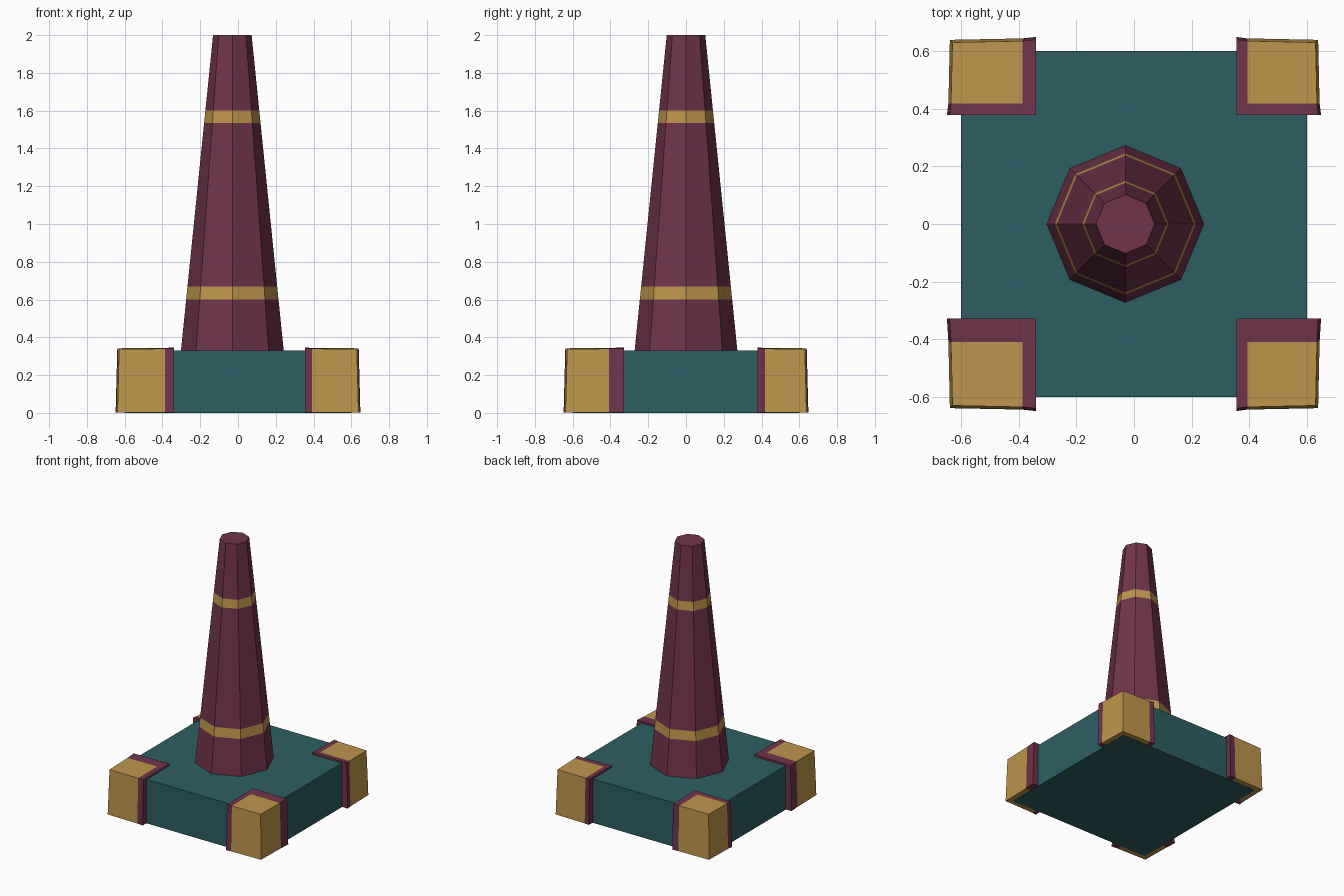
import bpy
import bmesh
from math import cos, sin, pi

cube = bpy.data.objects.get("Cube")
if cube:
    bpy.data.objects.remove(cube, do_unlink=True)


def material(name, rgb):
    mat = bpy.data.materials.new(name)
    mat.use_nodes = True
    mat.diffuse_color = (*rgb, 1)
    mat.node_tree.nodes["Principled BSDF"].inputs["Base Color"].default_value = (*rgb, 1)
    return mat


TEAL = material("teal", (0.027, 0.114, 0.127))
PLUM = material("plum", (0.162, 0.034, 0.07))
GOLD = material("gold", (0.515, 0.305, 0.072))


def finish(name, bm, mats):
    bmesh.ops.recalc_face_normals(bm, faces=bm.faces)
    mesh = bpy.data.meshes.new(name)
    bm.to_mesh(mesh)
    bm.free()
    for mat in mats:
        mesh.materials.append(mat)
    obj = bpy.data.objects.new(name, mesh)
    bpy.context.collection.objects.link(obj)
    return obj


# Square base slab
BASE_TOP = 0.33
bm = bmesh.new()
bmesh.ops.create_cube(bm, size=1)
for v in bm.verts:
    v.co = (v.co.x * 1.2, v.co.y * 1.2, (v.co.z + 0.5) * BASE_TOP)
finish("base", bm, [TEAL])

# Tapered eight-sided spire with two flush gold bands
SIDES, LOW_R, TOP_R = 8, 0.272, 0.102
levels = [BASE_TOP, 0.60, 0.67, 1.535, 1.60, 2.0]
bm = bmesh.new()
rings = []
for z in levels:
    r = LOW_R + (TOP_R - LOW_R) * (z - BASE_TOP) / (2 - BASE_TOP)
    rings.append([bm.verts.new((r * cos(2 * pi * i / SIDES) - 0.03,
                                r * sin(2 * pi * i / SIDES), z)) for i in range(SIDES)])
for k, (lo, hi) in enumerate(zip(rings, rings[1:])):
    for i in range(SIDES):
        j = (i + 1) % SIDES
        bm.faces.new((lo[i], lo[j], hi[j], hi[i])).material_index = k % 2
bm.faces.new(rings[-1])
bm.faces.new(rings[0])
finish("spire", bm, [PLUM, GOLD])


# Corner guards: flared block, gold outside with a plum strip on the inner edges
def corner_guard(name, sx, sy, xs, ys):
    bm = bmesh.new()
    grid = {}
    for i in range(3):
        for j in range(3):
            for k in range(2):
                # outer walls lean in toward the top and toward the corner
                flare = 0.648 - 0.009 * k
                x = xs[i] if i < 2 else flare - 0.005 * j
                y = ys[j] if j < 2 else flare - 0.005 * i
                z = 0.346 - 0.002 * (i + j) if k else 0.002
                grid[i, j, k] = bm.verts.new((sx * x, sy * y, z))

    def quad(keys, gold):
        bm.faces.new([grid[key] for key in keys]).material_index = int(gold)

    for a in range(2):
        for b in range(2):
            for k in range(2):
                quad([(a, b, k), (a + 1, b, k), (a + 1, b + 1, k), (a, b + 1, k)], a and b)
        for end in (0, 2):
            gold = a and end
            quad([(a, end, 0), (a + 1, end, 0), (a + 1, end, 1), (a, end, 1)], gold)
            quad([(end, a, 0), (end, a + 1, 0), (end, a + 1, 1), (end, a, 1)], gold)
    finish(name, bm, [PLUM, GOLD])


X_EDGES = {"right": (-1, (0.34, 0.387)), "left": (1, (0.355, 0.393))}
Y_EDGES = {"front": (-1, (0.328, 0.408)), "back": (1, (0.378, 0.418))}
for side, (sx, xs) in X_EDGES.items():
    for end, (sy, ys) in Y_EDGES.items():
        corner_guard(f"{end}_{side}_corner_guard", sx, sy, xs, ys)
